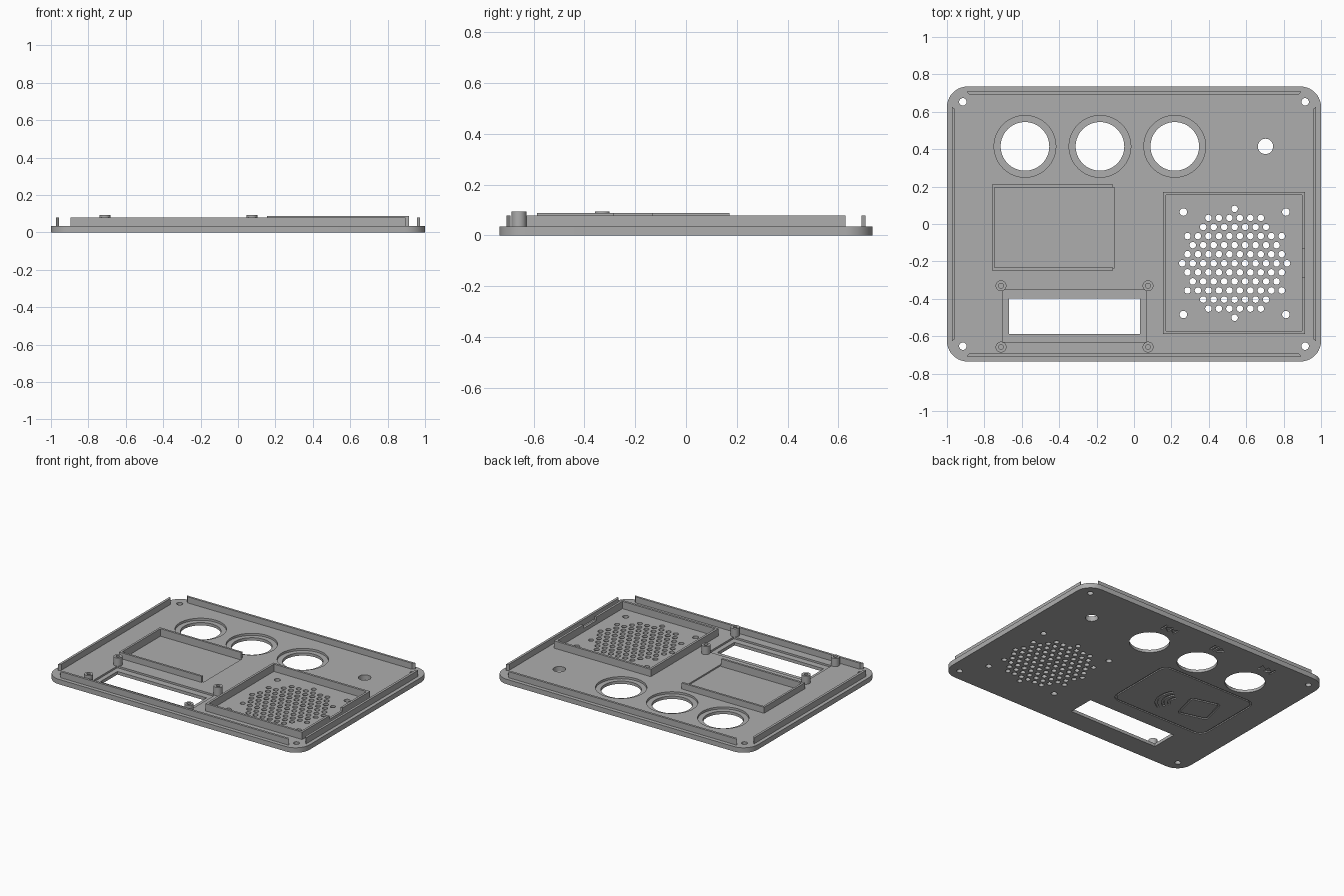
import bpy, bmesh, math
from math import pi, cos, sin
from mathutils import Vector

if "Cube" in bpy.data.objects:
    bpy.data.objects.remove(bpy.data.objects["Cube"], do_unlink=True)

T, LIP, FRAME, POST = 0.035, 0.078, 0.087, 0.093   # heights above the base
GREY = (0.42, 0.42, 0.42, 1)
mat = bpy.data.materials.new("grey plastic")
mat.use_nodes = True
mat.diffuse_color = GREY
mat.node_tree.nodes["Principled BSDF"].inputs["Base Color"].default_value = GREY


# --- helpers ---
def circle(cx, cy, r, n=32):
    return [(cx + r * cos(2 * pi * i / n), cy + r * sin(2 * pi * i / n)) for i in range(n)]


def rect(x0, y0, x1, y1):
    return [(x0, y0), (x1, y0), (x1, y1), (x0, y1)]


def round_rect(cx, cy, hx, hy, r, n=10, turn=0.0):
    pts = []
    for q, (sx, sy) in enumerate([(1, 1), (-1, 1), (-1, -1), (1, -1)]):
        for i in range(n + 1):
            a = (q + i / n) * pi / 2
            x, y = sx * (hx - r) + r * cos(a), sy * (hy - r) + r * sin(a)
            pts.append((cx + x * cos(turn) - y * sin(turn), cy + x * sin(turn) + y * cos(turn)))
    return pts


def prism(bm, pts, z0, z1):
    low = [bm.verts.new((x, y, z0)) for x, y in pts]
    top = [bm.verts.new((x, y, z1)) for x, y in pts]
    bm.faces.new(low[::-1])
    bm.faces.new(top)
    for i in range(len(pts)):
        j = (i + 1) % len(pts)
        bm.faces.new((low[i], low[j], top[j], top[i]))


def ribbon(bm, pts, width, z0, z1, closed):
    """Thin band of constant width along a path."""
    n, rings = len(pts), []
    for i, p in enumerate(pts):
        a = pts[(i - 1) % n] if closed else pts[max(i - 1, 0)]
        b = pts[(i + 1) % n] if closed else pts[min(i + 1, n - 1)]
        t = (Vector(b) - Vector(a)).normalized() * width / 2
        x, y = p
        rings.append([bm.verts.new(c) for c in (
            (x - t.y, y + t.x, z0), (x + t.y, y - t.x, z0),
            (x + t.y, y - t.x, z1), (x - t.y, y + t.x, z1))])
    for i in range(n if closed else n - 1):
        a, b = rings[i], rings[(i + 1) % n]
        for k in range(4):
            m = (k + 1) % 4
            bm.faces.new((a[k], a[m], b[m], b[k]))
    if not closed:
        bm.faces.new(rings[0])
        bm.faces.new(rings[-1])


def finish(name, bm, smooth=True):
    bmesh.ops.recalc_face_normals(bm, faces=bm.faces[:])
    mesh = bpy.data.meshes.new(name)
    bm.to_mesh(mesh)
    bm.free()
    mesh.materials.append(mat)
    ob = bpy.data.objects.new(name, mesh)
    bpy.context.collection.objects.link(ob)
    if smooth:
        shade(ob)
    return ob


def shade(ob):
    bpy.ops.object.select_all(action='DESELECT')
    ob.select_set(True)
    bpy.context.view_layer.objects.active = ob
    bpy.ops.object.shade_smooth_by_angle(angle=math.radians(35))


def cut(target, bm):
    cutter = finish("cutter", bm, smooth=False)
    cutter.hide_render = True
    mod = target.modifiers.new("cut", 'BOOLEAN')
    mod.operation, mod.solver, mod.object = 'DIFFERENCE', 'EXACT', cutter
    bpy.context.view_layer.objects.active = target
    bpy.ops.object.modifier_apply(modifier=mod.name)
    bpy.data.objects.remove(cutter, do_unlink=True)


# --- panel plate ---
bm = bmesh.new()
prism(bm, round_rect(0, 0, 1, 0.735, 0.11), 0, T)
panel = finish("panel_plate", bm, smooth=False)
BUTTONS = [(-0.583, 0.415), (-0.182, 0.415), (0.218, 0.415)]

# shallow seats on the inner side, for buttons, display and card reader
bm = bmesh.new()
for x, y in BUTTONS:
    prism(bm, circle(x, y, 0.165, 64), 0.02, 0.1)
prism(bm, rect(-0.70, -0.632, 0.067, -0.352), 0.022, 0.1)
prism(bm, rect(-0.745, -0.234, -0.105, 0.195), 0.025, 0.1)
cut(panel, bm)

# through holes
bm = bmesh.new()
holes = [(x, y, 0.13, 64) for x, y in BUTTONS] + [(0.703, 0.415, 0.041, 32)]
holes += [(sx * 0.915, sy * 0.653, 0.02, 24) for sx in (-1, 1) for sy in (-1, 1)]
SX, SY = 0.538, -0.21
holes += [(SX + sx * 0.274, SY + sy * 0.274, 0.02, 24) for sx in (-1, 1) for sy in (-1, 1)]
step = 0.056
for j in range(-6, 7):
    for i in range(-6, 7):
        dx, dy = (i + 0.5 * (j % 2)) * step, j * step * 0.866
        if math.hypot(dx, dy) < 0.291:
            holes.append((SX + dx, SY + dy, 0.0175, 16))
for x, y, r, n in holes:
    prism(bm, circle(x, y, r, n), -0.1, 0.1)
prism(bm, rect(-0.668, -0.588, 0.032, -0.398), -0.1, 0.1)
cut(panel, bm)

# engraved marks on the outer side
bm = bmesh.new()
D = 0.008
ribbon(bm, round_rect(-0.43, -0.02, 0.375, 0.265, 0.06), 0.012, -0.05, D, True)
ribbon(bm, round_rect(-0.575, -0.035, 0.10, 0.10, 0.02, 6, -0.26), 0.014, -0.05, D, True)
for r in (0.06, 0.10, 0.14):
    arc = [(-0.42 + r * cos(a), -0.06 + r * sin(a))
           for a in [-0.26 + (k / 12 - 0.5) * 1.8 for k in range(13)]]
    ribbon(bm, arc, 0.016, -0.05, D, False)


def triangle(x, y, d):
    prism(bm, [(x, y - 0.03), (x + d * 0.045, y), (x, y + 0.03)], -0.05, D)


def bar(x, y):
    prism(bm, rect(x - 0.006, y - 0.03, x + 0.006, y + 0.03), -0.05, D)


MY = 0.625
for (bx, _), d in ((BUTTONS[2], 1), (BUTTONS[0], -1)):
    triangle(bx - d * 0.05, MY, d)
    triangle(bx - d * 0.002, MY, d)
    bar(bx + d * 0.053, MY)
bar(BUTTONS[1][0] + 0.045, MY)
bar(BUTTONS[1][0] + 0.02, MY)
triangle(BUTTONS[1][0] - 0.005, MY, -1)
cut(panel, bm)
shade(panel)

# --- perimeter lips with mitred ends ---
for s, front, side in ((-1, "front", "left"), (1, "back", "right")):
    bm = bmesh.new()
    prism(bm, [(-0.895, s * 0.708), (0.895, s * 0.708), (0.88, s * 0.692), (-0.88, s * 0.692)],
          T - 0.003, LIP)
    finish(front + "_lip", bm)
    bm = bmesh.new()
    prism(bm, [(s * 0.974, -0.628), (s * 0.974, 0.628), (s * 0.957, 0.613), (s * 0.957, -0.613)],
          T - 0.003, LIP)
    finish(side + "_edge_lip", bm)

# --- card reader wall, open on one side ---
bm = bmesh.new()
x0, x1, y0, y1, w = -0.76, -0.113, -0.248, 0.21, 0.015
prism(bm, [(x1, y0), (x0, y0), (x0, y1), (x1, y1), (x1, y1 - w),
           (x0 + w, y1 - w), (x0 + w, y0 + w), (x1, y0 + w)], T - 0.012, LIP)
finish("card_reader_wall", bm)

# --- speaker frame with a cable notch ---
bm = bmesh.new()
x0, x1, y0, y1, w = 0.156, 0.915, -0.588, 0.172, 0.016
n0, n1 = -0.283, -0.134
prism(bm, [(x1, n0), (x1, y0), (x0, y0), (x0, y1), (x1, y1), (x1, n1), (x1 - w, n1),
           (x1 - w, y1 - w), (x0 + w, y1 - w), (x0 + w, y0 + w), (x1 - w, y0 + w), (x1 - w, n0)],
      T - 0.003, FRAME)
prism(bm, rect(x1 - w, n0, x1, n1), T - 0.003, 0.062)
finish("speaker_frame", bm)

# --- display screw posts ---
for i, x in enumerate((-0.711, 0.075)):
    for j, y in enumerate((-0.658, -0.33)):
        bm = bmesh.new()
        prism(bm, circle(x, y, 0.029), 0.022, POST)
        post = finish(f"screw_post_{2 * i + j + 1}", bm, smooth=False)
        bm = bmesh.new()
        prism(bm, circle(x, y, 0.013, 20), 0.04, 0.2)
        cut(post, bm)
        shade(post)
